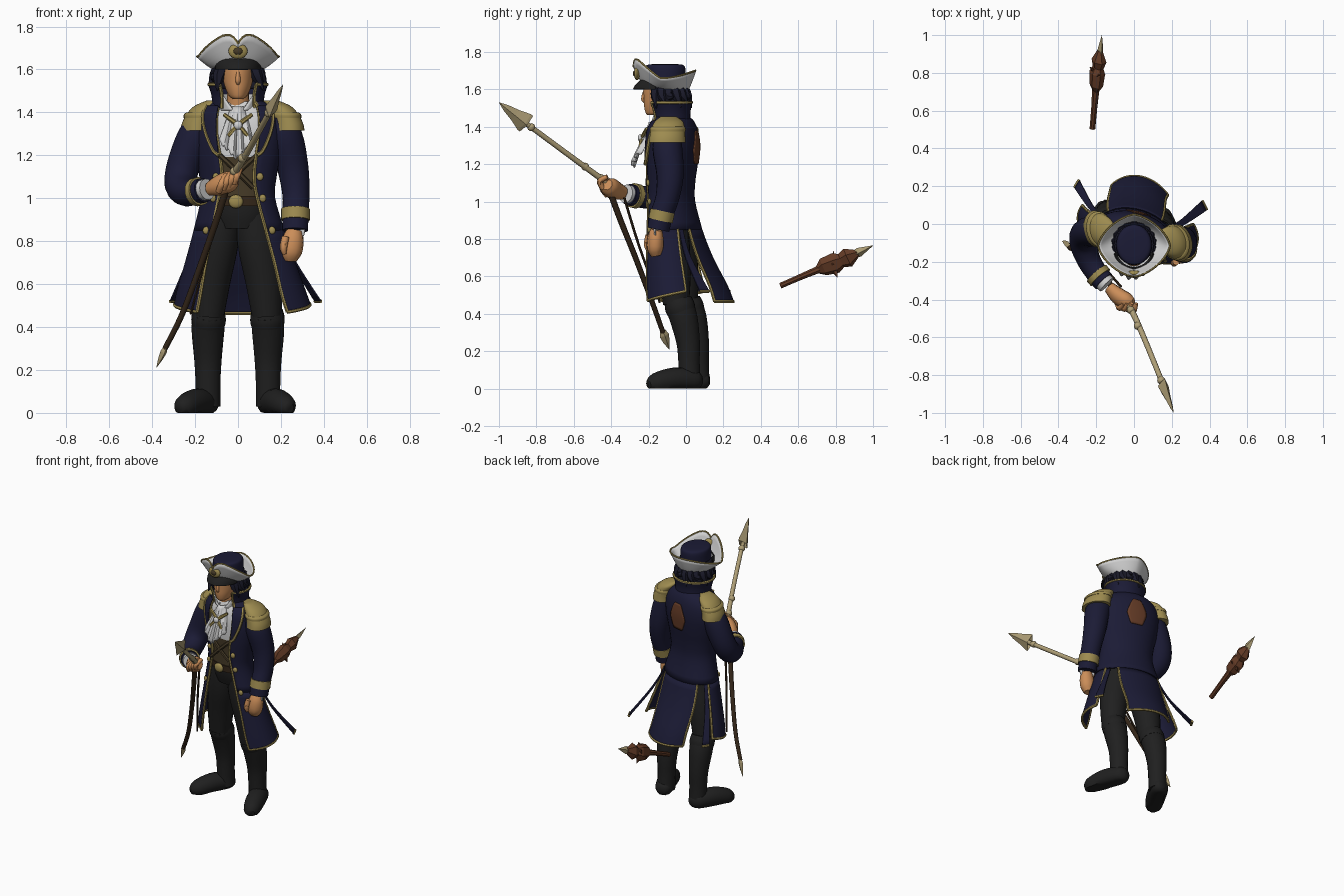
import bpy, bmesh, math
from math import sin, cos, pi, asin, copysign
from mathutils import Vector

if "Cube" in bpy.data.objects:
    bpy.data.objects.remove(bpy.data.objects["Cube"])


def material(name, *rgb):
    m = bpy.data.materials.new(name)
    m.use_nodes = True
    m.diffuse_color = (*rgb, 1)
    m.node_tree.nodes["Principled BSDF"].inputs["Base Color"].default_value = (*rgb, 1)
    return m


NAVY = material("navy cloth", .011, .011, .036)
GOLD = material("gold braid", .34, .26, .08)
WHITE = material("white linen", .64, .64, .64)
SKIN = material("skin", .6, .27, .1)
BLACK = material("black leather", .014, .014, .014)
BROWN = material("red brown wood", .13, .045, .02)
BONE = material("pale bone", .42, .34, .18)
WOOD = material("dark wood", .035, .02, .01)
LEATHER = material("olive leather", .06, .042, .02)
HAIR = material("dark hair", .011, .011, .024)


# ---- helpers ----
def spline(p, k=4):
    out = []
    for i in range(len(p) - 1):
        q = list(zip(p[max(i - 1, 0)], p[i], p[i + 1], p[min(i + 2, len(p) - 1)]))
        for j in range(k):
            t = j / k
            out.append(tuple(b + .5 * t * (c - a + t * (2*a - 5*b + 4*c - d + t * (3*b - a - 3*c + d)))
                             for a, b, c, d in q))
    return out + [tuple(p[-1])]


def build(name, verts, faces, mat, smooth=True, thick=0):
    me = bpy.data.meshes.new(name)
    me.from_pydata([(x, y, max(z, 0)) for x, y, z in verts], [], faces)
    me.materials.append(mat)
    bm = bmesh.new()
    bm.from_mesh(me)
    bmesh.ops.recalc_face_normals(bm, faces=bm.faces)
    bm.to_mesh(me)
    bm.free()
    if smooth:
        me.shade_smooth()
        me.set_sharp_from_angle(angle=math.radians(45))
    ob = bpy.data.objects.new(name, me)
    bpy.context.scene.collection.objects.link(ob)
    if thick:
        mod = ob.modifiers.new("thickness", 'SOLIDIFY')
        mod.thickness, mod.offset = thick, 0
    return ob


def skin_rings(name, rows, mat, closed=True, smooth=True, thick=0):
    n, m = len(rows[0]), len(rows)
    faces = [(j*n + i, j*n + (i+1) % n, (j+1)*n + (i+1) % n, (j+1)*n + i)
             for j in range(m - 1) for i in range(n if closed else n - 1)]
    if closed:
        faces += [tuple(range(n)), tuple(range((m - 1) * n, m * n))]
    return build(name, [p for r in rows for p in r], faces, mat, smooth, thick)


def grid(name, fn, nu, nv, mat, thick=.008):
    rows = [[fn(i / nu, j / nv) for i in range(nu + 1)] for j in range(nv + 1)]
    return skin_rings(name, rows, mat, closed=False, thick=thick)


def tube(name, pts, mat, n=12, k=4, flat=1, smooth=True, axis=None):
    """Round limb through points (x, y, z, radius)."""
    pts = spline(pts, k) if k > 1 else pts
    c = [Vector(p[:3]) for p in pts]
    rows, side = [], Vector((.3, .2, 1))
    for i, p in enumerate(pts):
        t = (axis or c[min(i + 1, len(c) - 1)] - c[max(i - 1, 0)]).normalized()
        side = (side - t * side.dot(t)).normalized()
        other = t.cross(side) * flat
        rows.append([c[i] + p[3] * (side * cos(2*pi*j/n) + other * sin(2*pi*j/n)) for j in range(n)])
    return skin_rings(name, rows, mat, smooth=smooth)


def spike(name, a, b, profile, mat, flat=.6):
    a, b = Vector(a), Vector(b)
    tube(name, [(*a.lerp(b, t), w) for t, w in profile], mat, 4, 1, flat, False, b - a)


def at(r, a, grow=0, shear=.17):
    z, cx, cy, rx, ry = r[:5]
    x = cx + (rx + grow) * sin(a)
    return Vector((x, cy - (ry + grow) * cos(a) - shear * x, z))


def loft(name, rings, mat, shear=.17, n=32):
    rows = [[at(r, 2*pi*i/n, 0, shear) for i in range(n)] for r in spline(rings)]
    return skin_rings(name, rows, mat)


def panel(name, rings, mat, a0=None, a1=None, s=1, tilt=0, shear=.17, trim="", part=slice(None)):
    """Cloth sheet round an arc; the sixth ring value is the front half opening."""
    rs = spline(rings)[part]

    def fn(u, v):
        r = rs[round(v * (len(rs) - 1))]
        lo = asin(min(r[5] / r[3], 1)) if a0 is None else a0
        hi = 2*pi - lo if a1 is None else a1
        return at(r, s * (lo + (hi - lo) * u), 0, shear) + Vector((0, 0, tilt * u * v))
    grid(name, fn, 28, len(rs) - 1, mat)
    steps = [i / 24 for i in range(25)]
    edges = {"front": lambda t: fn(0, t), "back": lambda t: fn(1, t),
             "hem": lambda t: fn(t, 1), "top": lambda t: fn(t, 0)}
    for e in trim.split():
        tube(f"{name}_{e}_braid", [(*edges[e](t), .0085) for t in steps], GOLD, 6, 1)


def ball(name, loc, size, mat):
    rings = [(loc[2] - size[2] * cos(pi*j/8), loc[0], loc[1], size[0] * sin(pi*j/8) + .0003,
              size[1] * sin(pi*j/8) + .0003) for j in range(9)]
    skin_rings(name, [[at(r, 2*pi*i/16, 0, 0) for i in range(16)] for r in rings], mat)


# ---- legs, boots and hips ----
for s, side, toe in ((1, "left", (.222, -.165)), (-1, "right", (-.25, -.105))):
    def leg(pts):
        return [(s*x, y - .17*s*x, z, r) for x, y, z, r in pts]
    tube(side + "_trouser", leg([(.07, -.07, .98, .085), (.09, -.06, .8, .094), (.12, -.04, .62, .087),
                                 (.135, -.03, .45, .07)]), BLACK, 16)
    tube(side + "_boot", leg([(.135, -.02, .46, .076), (.14, .01, .38, .076), (.14, .035, .25, .064),
                              (.14, .04, .14, .058), (.14, .045, .03, .058)]), BLACK, 16)
    tube(side + "_boot_top", leg([(.135, -.02, .475, .074), (.137, -.01, .44, .081), (.138, 0, .41, .078)]), BLACK, 16)
    hx, hy = s * .14, .07 - s * .02
    mx, my = (hx + toe[0]) / 2, (hy + toe[1]) / 2
    tube(side + "_foot", [(hx - s*.01, hy + .035, .045, .025), (hx, hy, .045, .055), (mx, my, .05, .063),
                          (*toe, .03, .052), (toe[0] + s*.02, toe[1] - .035, .022, .022)], BLACK, 16)
loft("hips", [(.86, 0, -.075, .11, .085), (.93, 0, -.08, .135, .1), (1.03, 0, -.083, .145, .105)], BLACK)

# ---- waistcoat and shirt ----
body = loft("waistcoat_and_shirt", [(.98, 0, -.085, .145, .106), (1.1, 0, -.08, .155, .11), (1.22, 0, -.075, .18, .12),
                                    (1.32, 0, -.07, .19, .123), (1.39, 0, -.07, .17, .11), (1.45, 0, -.08, .085, .075)], LEATHER)
body.data.materials.append(WHITE)
for f in body.data.polygons:
    f.material_index = int(f.center.z > 1.2)
loft("belt", [(.965, 0, -.085, .15, .112), (1.01, 0, -.085, .152, .113)], WOOD)
ball("belt_buckle", (-.01, -.2, .985), (.034, .014, .032), GOLD)


def ruffle(u, v):
    q = 2*u - 1
    return Vector((q * (.03 + .05*v) - .008*v, -.195 - .09*v + .04*q*q + .01*v*cos(4*pi*q),
                   1.425 - .24*v + .08*v*abs(q) + .008*v*sin(8*pi*q)))


grid("cravat", ruffle, 40, 10, WHITE)
for s in (1, -1):
    tube("chest_chain", [(s*.065, -.21, 1.39, .009), (0, -.235, 1.34, .011), (-s*.045, -.245, 1.29, .009)], GOLD, 6)
    tube("waist_strap", [(s*.085, -.19, 1.2, .012), (0, -.205, 1.12, .012), (-s*.07, -.2, 1.05, .012)], LEATHER, 6)
ball("chest_brooch", (0, -.245, 1.34), (.02, .012, .02), WHITE)

# ---- coat ----
COAT = [(1.455, 0, -.08, .1, .085, .07), (1.43, 0, -.07, .15, .105, .09), (1.38, 0, -.07, .195, .125, .1),
        (1.3, 0, -.07, .207, .133, .1), (1.2, 0, -.075, .195, .13, .085), (1.1, 0, -.08, .176, .122, .075),
        (1.0, 0, -.08, .17, .122, .09), (.85, .005, -.065, .208, .145, .125)]
SIDE = COAT[-2:] + [(.7, .01, -.05, .25, .165, .16), (.55, .015, -.03, .295, .185, .19),
                    (.47, .02, -.02, .315, .192, .21)]
FLAP = COAT[-2:] + [(.7, .015, -.045, .28, .21, 0), (.52, .035, -.02, .385, .38, 0)]
TAIL = COAT[-2:] + [(.7, .01, -.05, .22, .19, 0), (.55, .02, -.03, .215, .25, 0), (.465, .03, -.02, .22, .275, 0)]
panel("coat_body", COAT + SIDE[2:3], NAVY, trim="front back", part=slice(0, -4))
panel("back_tail", TAIL, NAVY, a0=pi - .74, a1=pi + .74, trim="front back hem", part=slice(4, None))
for s, side, inset in ((1, "left", 0), (-1, "right", .035)):
    panel(side + "_front_skirt", SIDE, NAVY, a1=1.95, s=s, tilt=.05, trim="front hem back", part=slice(4, None))
    panel(side + "_side_tail", FLAP, NAVY, a0=2, a1=2.14, s=s, trim="hem", part=slice(4, None))

    # Folded lapel lying on the chest
    rs = spline(COAT[1:5])

    def lapel(u, v, s=s, rs=rs):
        r = rs[round(v * (len(rs) - 1))]
        a = asin(r[5] / r[3]) + (u - .08) * .5 * (1 - v) ** .6
        return at(r, s * a, .012)
    grid(side + "_lapel", lapel, 8, len(rs) - 1, NAVY)
    tube(side + "_lapel_braid", [(*lapel(1, j / 12), .01) for j in range(13)], GOLD, 6, 1)
    for r in spline(COAT[5:], 2)[::2]:
        ball(side + "_button", at(r, s * (asin(r[5] / r[3]) + .16), .005), (.016, .01, .018), GOLD)

    # Fringed shoulder boards
    def board(rings):
        return [(z, s * (x - inset), y, rx - inset / 5, ry) for z, x, y, rx, ry in rings]
    loft(side + "_epaulette", board([(1.315, .233, -.06, .077, .098), (1.35, .228, -.06, .075, .094),
                                     (1.395, .212, -.06, .067, .088), (1.43, .185, -.06, .06, .073),
                                     (1.455, .15, -.068, .038, .04)]), GOLD)
    loft(side + "_epaulette_rim", board([(1.375, .219, -.06, .076, .094), (1.39, .217, -.06, .077, .095),
                                         (1.4, .213, -.06, .069, .088)]), GOLD)
panel("collar", [(1.53, 0, -.09, .135, .12, .085), (1.48, 0, -.085, .12, .105, .075), (1.42, 0, -.08, .115, .1, .075)],
      NAVY, shear=0, trim="front back top")
panel("shirt_collar", [(1.485, 0, -.1, .1, .095, .075), (1.45, 0, -.095, .092, .095, .05), (1.41, 0, -.09, .09, .095, .02)],
      WHITE, shear=0)
mid = spline(COAT[2:5])
grid("back_patch", lambda u, v: at(mid[round(v * 8)], pi - .12 + (u - .5) * (.66 - .7 * abs(v - .6)), .007),
     8, 8, BROWN, .006)

# ---- arms ----
ARMS = {
    "left": [(.17, -.1, 1.38, .065), (.22, -.1, 1.29, .08), (.256, -.085, 1.14, .073), (.27, -.1, 1.02, .064),
             (.268, -.13, .93, .062), (.267, -.148, .85, .06)],
    "right": [(-.15, -.035, 1.38, .065), (-.205, -.035, 1.28, .08), (-.258, -.05, 1.14, .077), (-.268, -.1, 1.06, .073),
              (-.24, -.19, 1.025, .063), (-.19, -.27, 1.03, .058), (-.16, -.305, 1.038, .058)]}
HANDS = {
    "left": [(.263, -.157, .85, .036), (.257, -.163, .81, .05), (.247, -.166, .75, .052), (.243, -.16, .71, .032)],
    "right": [(-.13, -.335, 1.045, .036), (-.085, -.38, 1.06, .051), (-.035, -.41, 1.08, .05), (-.005, -.42, 1.09, .03)]}
for side, pts in ARMS.items():
    tube(side + "_sleeve", pts, NAVY, 16)
    a, b = Vector(pts[-2]), Vector(pts[-1])
    h = Vector(HANDS[side][0])
    tube(side + "_cuff_braid", [(*a.lerp(b, t)[:3], .067) for t in (-.25, .4)], GOLD, 16, 1)
    tube(side + "_shirt_cuff", [(*b.lerp(h, t)[:3], .05) for t in (-.2, .55)], WHITE, 14, 1)
    tube(side + "_hand", HANDS[side], SKIN, 10, 3, .85)
tube("left_thumb", [(.222, -.2, .82, .018), (.212, -.208, .77, .018), (.217, -.205, .74, .01)], SKIN, 8)
for i in range(4):
    tube("right_finger", [(-.09 + i*.024, -.42 - i*.008, 1.03 + i*.013, .014),
                          (-.075 + i*.024, -.445 - i*.005, 1.07 + i*.013, .016),
                          (-.055 + i*.022, -.42, 1.11 + i*.008, .012)], SKIN, 8)

# ---- head ----
tube("neck", [(0, -.1, 1.38, .055), (0, -.12, 1.5, .05)], SKIN, 16)
loft("head", [(1.462, 0, -.175, .022, .03), (1.475, 0, -.16, .04, .056), (1.51, 0, -.142, .058, .082),
              (1.55, 0, -.13, .069, .096), (1.6, 0, -.125, .073, .102), (1.66, 0, -.12, .07, .098)], SKIN, 0)
tube("nose", [(0, -.22, 1.6, .006), (0, -.228, 1.55, .012), (0, -.217, 1.53, .007)], SKIN, 8)
panel("hair", [(1.65, 0, -.11, .1, .1, 0), (1.57, 0, -.105, .108, .105, 0), (1.51, 0, -.095, .1, .1, 0)],
      HAIR, a0=.95, a1=2*pi - .95, shear=0)
for i in range(13):
    a = .95 + i * (2*pi - 1.9) / 12
    low = 1.5 + .03 * (i % 3)
    tube("hair_lock", [(.09*sin(a), -.105 - .09*cos(a), 1.61, .03), (.11*sin(a), -.1 - .108*cos(a), 1.565, .027),
                       (.135*sin(a + .15), -.1 - .13*cos(a + .15), low, .003)], HAIR, 6)

# ---- hat ----
loft("hat_crown", [(1.6, 0, -.11, .1, .105), (1.66, 0, -.11, .096, .107), (1.71, 0, -.11, .093, .107),
                   (1.73, 0, -.112, .083, .097), (1.735, 0, -.112, .05, .06)], NAVY, 0)


def brim(u, t):
    a = 2 * pi * u
    sx, cy = sin(a), cos(a)
    f = min(max((cy - .2) / .7, 0), 1) ** 1.3
    rim = 1.66 + .1 * f + .04 * max(0, -cy) ** 2 - .04 * max(0, 1 - abs(sx) * 4) * (cy > 0)
    base = Vector((.1 * sx, -.11 - .106 * cy, 1.6 + .02 * cy))
    out = Vector((.19 * copysign(abs(sx) ** 1.3, sx), -.115 - .165 * copysign(abs(cy) ** 1.3, cy), rim))
    p = base.lerp(out, t)
    p.z = base.z + (rim - base.z) * t ** 1.4
    return p


grid("hat_brim", brim, 64, 6, WHITE)
tube("hat_brim_braid", [(*brim(i / 64, 1), .0055) for i in range(65)], GOLD, 6, 1)
panel("hat_visor", [(1.655, 0, -.12, .1, .11, 0), (1.625, 0, -.12, .106, .145, 0), (1.6, 0, -.12, .107, .16, 0)],
      BLACK, a0=-1.3, a1=1.3, shear=0)
ball("hat_badge", (0, -.262, 1.685), (.045, .016, .036), GOLD)
ball("hat_badge_centre", (0, -.274, 1.685), (.022, .01, .017), LEATHER)

# ---- spear ----
tube("spear_upper_shaft", [(-.05, -.38, 1.07, .018), (.035, -.56, 1.2, .015), (.16, -.865, 1.425, .014)], BONE, 10)
for t in (.12, .3, .92):
    c = Vector((-.04, -.4, 1.085)).lerp(Vector((.16, -.865, 1.425)), t)
    ball("spear_knot", c, (.021, .021, .021), BONE)
spike("spear_head", (.15, -.845, 1.41), (.21, -1, 1.53),
      [(0, .015), (.35, .018), (.05, .055), (.12, .056), (.45, .034), (.75, .02), (1, .001)], BONE, .5)
tube("spear_lower_shaft", [(-.04, -.42, 1.09, .017), (-.1, -.35, .9, .016), (-.17, -.27, .7, .015),
                           (-.26, -.18, .46, .014), (-.34, -.123, .3, .013)], WOOD, 10)
spike("spear_butt", (-.335, -.125, .31), (-.38, -.09, .21), [(0, .015), (.25, .026), (.6, .018), (1, .001)], BONE)
tube("hanging_cord", [(-.07, -.33, 1.02, .007), (-.14, -.25, .76, .007), (-.22, -.14, .46, .006)], WOOD, 6)

# ---- separate club behind the figure ----
tube("club_handle", [(-.22, .505, .55, .016), (-.21, .62, .6, .017), (-.2, .74, .65, .022)], BROWN, 8, 2, 1, False)
tube("club_head", [(-.205, .7, .63, .018), (-.2, .735, .65, .05), (-.195, .8, .672, .058), (-.19, .83, .685, .04),
                   (-.185, .865, .7, .055), (-.18, .92, .725, .018)], BROWN, 6, 1, .7, False)
for i in range(5):
    a = 2 * pi * i / 5
    c = Vector((-.197, .76 + .02 * (i % 3), .665))
    spike("club_thorn", c, c + Vector((.045 * cos(a), .03 - .02 * (i % 2), .075 * sin(a))), [(0, .035), (1, .002)], BROWN)
spike("club_tip", (-.182, .885, .71), (-.17, 1, .765), [(0, .02), (.35, .026), (1, .001)], BONE)
